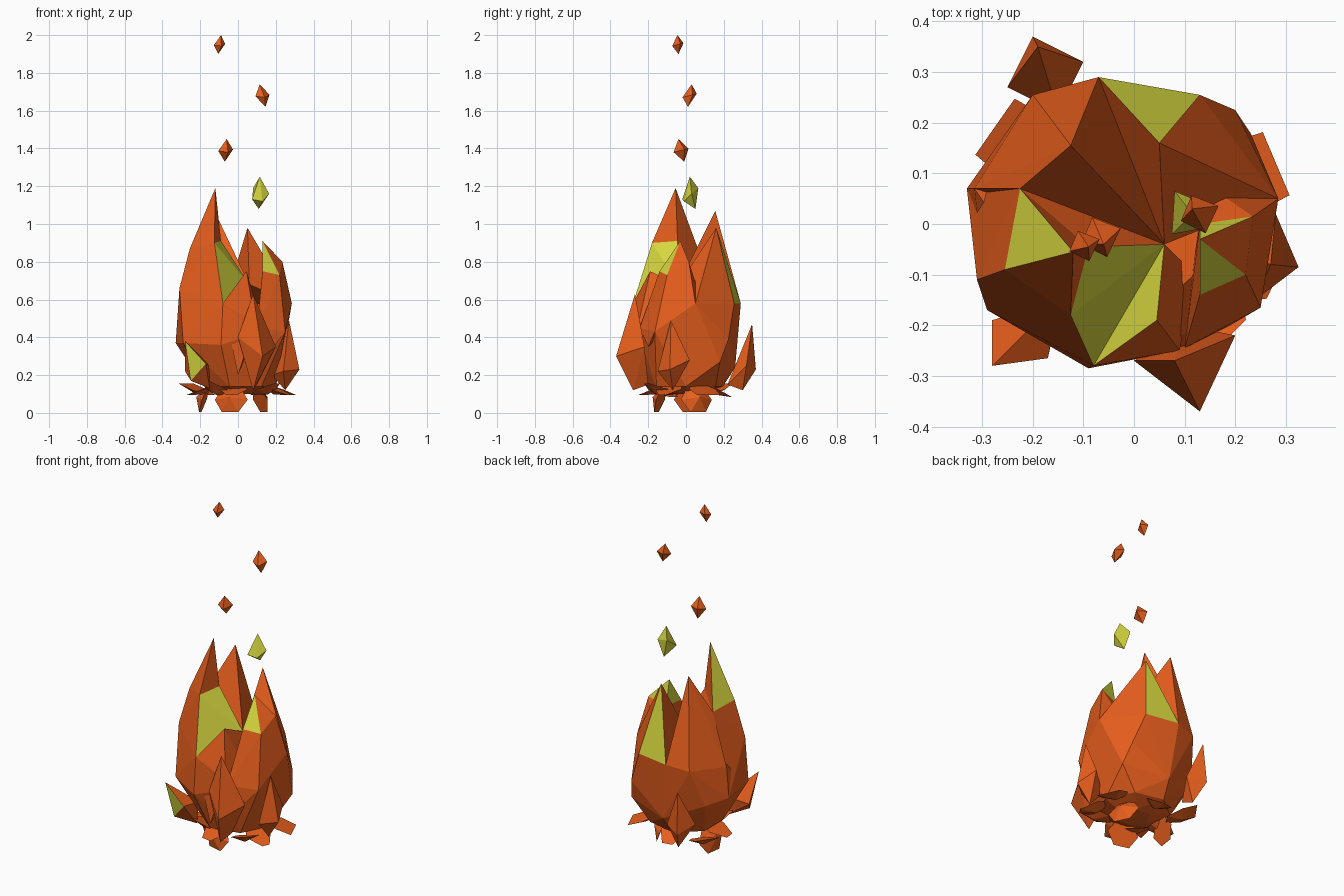
import bpy
import bmesh
from math import cos, sin, radians
from mathutils import Vector

default_cube = bpy.data.objects.get("Cube")
if default_cube:
    bpy.data.objects.remove(default_cube, do_unlink=True)


def make_material(name, colour):
    material = bpy.data.materials.new(name)
    material.use_nodes = True
    material.diffuse_color = colour
    shader = material.node_tree.nodes["Principled BSDF"]
    shader.inputs["Base Color"].default_value = colour
    shader.inputs["Roughness"].default_value = 1
    return material


orange = make_material("flame orange", (.8, .112, .012, 1))
yellow = make_material("flame yellow", (.68, .68, .05, 1))


def hull(name, points, glow=None, above=0, limit=.75):
    """Faceted solid around points; faces that look along glow are yellow."""
    bm = bmesh.new()
    for point in points:
        bm.verts.new(point)
    result = bmesh.ops.convex_hull(bm, input=bm.verts[:])
    unused = {g for g in result["geom_interior"] + result["geom_unused"]
              if isinstance(g, bmesh.types.BMVert)}
    bmesh.ops.delete(bm, geom=list(unused), context="VERTS")
    bmesh.ops.recalc_face_normals(bm, faces=bm.faces[:])
    for face in bm.faces:
        if glow and face.calc_center_median().z > above:
            facing = face.normal.dot(Vector(glow).normalized())
            face.material_index = int(facing > limit)
    mesh = bpy.data.meshes.new(name)
    bm.to_mesh(mesh)
    bm.free()
    mesh.materials.append(orange)
    mesh.materials.append(yellow)
    obj = bpy.data.objects.new(name, mesh)
    bpy.context.collection.objects.link(obj)
    return obj


def ring(radius, z, sides):
    steps = [radians(360 * i / sides) for i in range(sides)]
    return [(radius * cos(a), radius * sin(a), z) for a in steps]


# Shared corners where neighbouring flames meet
valley = (.06, -.04, .68)
left_notch = (-.225, .07, .85)
left_shoulder = (-.255, -.09, .87)
front_shoulder = (-.125, -.18, .9)
inner_shoulder = (-.09, -.045, .91)
front_belly = (-.08, -.28, .58)
back_belly = (-.07, .29, .58)
right_belly = (.285, .05, .58)
left_belly = (-.33, .07, .37)
low_left = (-.29, -.17, .37)
low_right = (.25, -.165, .43)
rear_edge = (.13, .255, .58)
rear_left = (-.2, .255, .56)
left_side = (-.315, .07, .55)

# Rounded lower body
hull("flame_body", ring(.09, .1, 6) + ring(.2, .14, 7) + [
    left_belly, low_left, low_right, right_belly, back_belly, front_belly,
    rear_edge, rear_left, left_side, (.2, .225, .39), (-.09, -.285, .36),
    (.09, -.25, .42), (-.25, .18, .34), (.23, .18, .27),
    (-.03, .26, .24)])

# Tall flame: broad base with a glowing inner face, and a pointed tip
hull("tall_flame_base", [
    left_notch, left_shoulder, front_shoulder, inner_shoulder, valley,
    front_belly, left_belly, low_left, (-.31, -.11, .66)],
    glow=(.6, -.6, .5), above=.6, limit=.7)
hull("tall_flame_tip", [
    (-.12, -.055, 1.19), left_notch, left_shoulder, front_shoulder,
    inner_shoulder], glow=(-.9, .2, .36), above=.9, limit=.93)

# Rear flames
hull("rear_left_flame", [
    (-.125, .155, 1.07), left_notch, valley, back_belly, rear_left,
    left_side, (-.25, .17, .5)])
hull("rear_right_flame", [
    (.05, .16, .98), valley, back_belly, right_belly, rear_edge],
    glow=(.1, 1, .3), limit=.85)

# Right flame: orange trunk, yellow tip with one orange outer face
cut = [(.13, -.14, .75), (.22, -.1, .73), (.235, .015, .8), (.13, 0, .76)]
hull("right_flame", cut + [
    right_belly, low_right, (.12, -.06, .6), (.1, -.245, .45),
    (.19, -.2, .35), (.14, .08, .6)])
hull("right_flame_tip", cut + [(.13, -.03, .91)],
     glow=(-.73, .42, -.53), limit=-.95)

# Short front flame with a glowing inner slope
hull("front_flame", [
    (.045, -.19, .75), valley, front_belly, (.09, -.25, .48),
    (.12, -.1, .5), (0, -.26, .2), (0, 0, .4)],
    glow=(-.84, .32, .45), above=.6, limit=.9)

# Small tongues licking up around the foot
hull("front_tongue", [
    (.08, -.27, .63), (.13, -.37, .3), (.08, -.28, .12), (0, -.27, .4),
    (.2, -.22, .35), (.1, -.2, .15)])
hull("right_tongue", [
    (.27, -.08, .49), (.325, -.085, .23), (.25, -.07, .12),
    (.28, .02, .28), (.24, -.15, .22), (.18, -.05, .2)])
hull("left_tongue", [
    (-.28, -.28, .38), (-.17, -.265, .26), (-.25, -.24, .17),
    (-.28, -.19, .22), (-.15, -.17, .13), (-.15, -.15, .25)],
    glow=(-.1, -1, -.2), limit=.88)
hull("rear_tongue", [
    (-.19, .35, .47), (-.2, .37, .23), (-.16, .3, .12), (-.25, .27, .27),
    (-.1, .32, .25), (-.15, .22, .15)])


def petal(name, angle, reach, height, out, across, end, thick):
    """Six-sided leaf facing away from the axis, with a pointed back."""
    turn = radians(angle)
    side = Vector((-sin(turn), cos(turn), 0))
    centre = Vector((cos(turn) * reach, sin(turn) * reach, height))
    points = [centre + side.cross(out).normalized() * thick]
    for along, width in ((-1, .5), (0, 1), (1, end)):
        for sign in (-1, 1):
            points.append(centre + out * along + side * width * across * sign)
    return hull(name, points)


# Large leaves hanging below the body
for name, angle, reach in (
        ("front", -105, .14), ("right", 25, .13), ("left", 172, .18)):
    lean = Vector((cos(radians(angle)), sin(radians(angle)), -3)) * .022
    petal(name + "_hanging_leaf", angle, reach, .07, lean, .09, .5, -.045)

# Flared leaves around the base, two of them broad
for angle, reach, end, slope in (
        (23, .305, .9, -.03), (100, .24, .4, -.04), (145, .335, .9, .03),
        (185, .27, .4, -.03), (228, .25, .4, .04), (262, .25, .4, -.03),
        (315, .29, .3, .03), (335, .3, .3, -.03)):
    turn = radians(angle)
    out = Vector((cos(turn) * .08, sin(turn) * .08, slope))
    petal("flared_leaf", angle, reach - .08, .125, out, .075, end, .03)


def spark(name, bottom, top, width):
    """Lopsided eight-faced ember."""
    low, high = Vector(bottom), Vector(top)
    waist = low.lerp(high, .5)
    corners = [waist + Vector((cos(a), sin(a), .25 * sin(a))) * width
               for a in (.4, 2, 3.5, 5)]
    return hull(name, [low, high] + corners)


# Embers rising above the fire
spark("ember_top", (-.105, -.04, 1.9), (-.09, -.045, 2), .032)
spark("ember_upper", (.145, .01, 1.62), (.115, .03, 1.74), .04)
spark("ember_middle", (-.07, -.01, 1.33), (-.06, -.04, 1.45), .042)
hull("ember_yellow", [
    (.115, .02, 1.25), (.08, .065, 1.19), (.165, .03, 1.16),
    (.075, -.02, 1.13), (.13, -.01, 1.12), (.11, .05, 1.08)],
    glow=(0, 0, 1), limit=-2)
